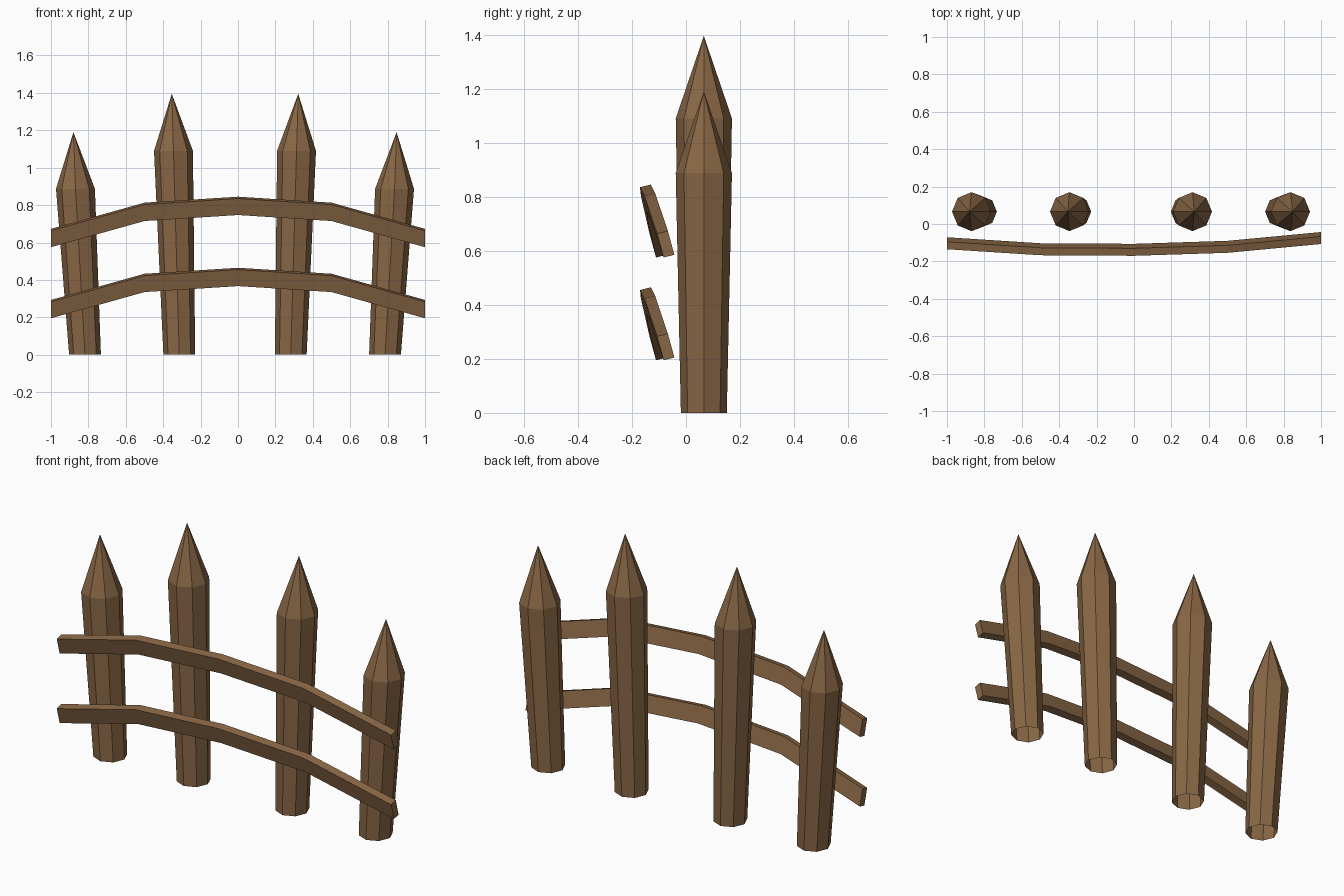
import bpy, bmesh, math

if "Cube" in bpy.data.objects:
    bpy.data.objects.remove(bpy.data.objects["Cube"])

wood = bpy.data.materials.new("brown_wood")
wood.diffuse_color = (0.25, 0.135, 0.06, 1)
wood.use_nodes = True
wood.node_tree.nodes["Principled BSDF"].inputs["Base Color"].default_value = wood.diffuse_color


def finish(name, bm):
    bmesh.ops.recalc_face_normals(bm, faces=bm.faces[:])
    mesh = bpy.data.meshes.new(name)
    bm.to_mesh(mesh)
    bm.free()
    mesh.materials.append(wood)
    obj = bpy.data.objects.new(name, mesh)
    bpy.context.collection.objects.link(obj)


# Leaning eight-sided post: flares upward, pointed tip, open underside
def post(name, x_base, x_shoulder, x_tip, shoulder, tip, y=0.066):
    bm = bmesh.new()
    rings = []
    for x, z, r in ((x_base, 0, 0.085), (x_shoulder, shoulder, 0.104)):
        rings.append([bm.verts.new((x + r * math.cos(i * math.pi / 4),
                                    y + r * math.sin(i * math.pi / 4), z))
                      for i in range(8)])
    top = bm.verts.new((x_tip, y, tip))
    low, high = rings
    for i in range(8):
        j = (i + 1) % 8
        bm.faces.new((low[i], low[j], high[j], high[i]))
        bm.faces.new((high[i], high[j], top))
    finish(name, bm)


# Bowed plank: tilted rectangular section carried along a bent path
def rail(name, dz):
    path = [(-1, -0.071, 0.585), (-0.5, -0.103, 0.725), (0, -0.106, 0.757),
            (0.5, -0.09, 0.725), (1, -0.043, 0.585)]
    section = [(0, 0), (-0.024, 0.088), (-0.064, 0.078), (-0.040, -0.010)]
    bm = bmesh.new()
    rings = [[bm.verts.new((x, y + sy, z + sz + dz)) for sy, sz in section]
             for x, y, z in path]
    for a, b in zip(rings, rings[1:]):
        for i in range(4):
            j = (i + 1) % 4
            bm.faces.new((a[i], a[j], b[j], b[i]))
    bm.faces.new(rings[0])
    bm.faces.new(rings[-1])
    finish(name, bm)


# Posts mirror about a line slightly left of centre
for side, s in (("left", -1), ("right", 1)):
    c = -0.016
    post("outer_post_" + side, c + s * 0.802, c + s * 0.853, c + s * 0.864, 0.887, 1.19)
    post("inner_post_" + side, c + s * 0.298, c + s * 0.329, c + s * 0.338, 1.09, 1.395)

rail("upper_rail", 0)
rail("lower_rail", -0.38)
